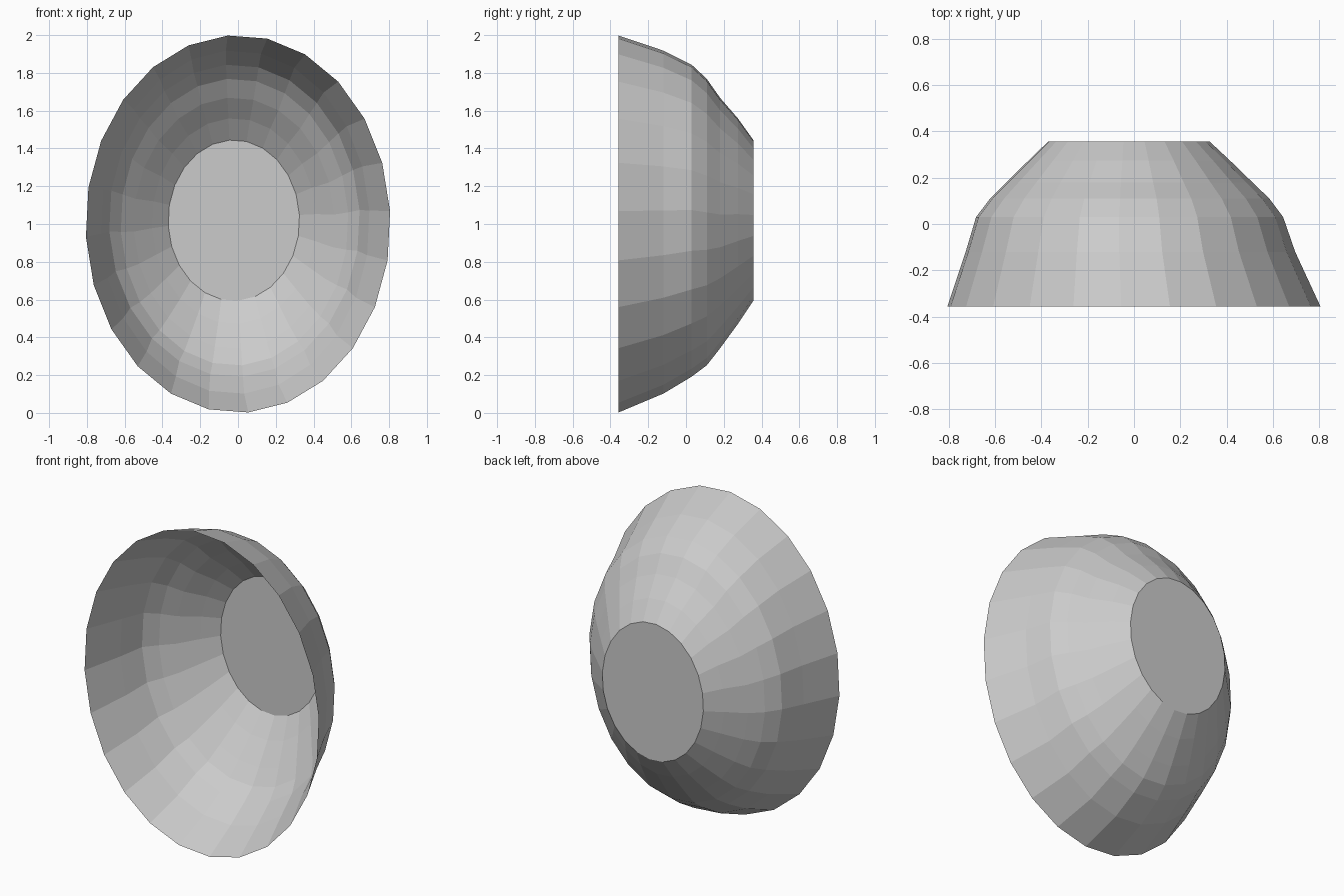
import bpy, bmesh, math

if "Cube" in bpy.data.objects:
    bpy.data.objects.remove(bpy.data.objects["Cube"])

SIDES = 24
PHASE = math.radians(-3.9)

# Bowl profile: depth y, left x, right x, bottom z, top z
PROFILE = [
    (-0.357, -0.807, 0.807, 0.00, 2.00),
    (-0.12, -0.728, 0.697, 0.10, 1.92),
    (0.03, -0.683, 0.645, 0.19, 1.845),
    (0.11, -0.622, 0.585, 0.25, 1.77),
    (0.18, -0.552, 0.512, 0.34, 1.67),
    (0.275, -0.455, 0.414, 0.47, 1.56),
    (0.357, -0.37, 0.326, 0.593, 1.445),
]


def oval_ring(bm, y, x0, x1, z0, z1):
    cx, cz = (x0 + x1) / 2, (z0 + z1) / 2
    rx, rz = (x1 - x0) / 2, (z1 - z0) / 2
    angles = [PHASE + math.tau * i / SIDES for i in range(SIDES)]
    return [bm.verts.new((cx + rx * math.sin(a), y, cz + rz * math.cos(a)))
            for a in angles]


# Open oval bowl, single-walled, faceted
bm = bmesh.new()
rings = [oval_ring(bm, *row) for row in PROFILE]
for a, b in zip(rings, rings[1:]):
    for i in range(SIDES):
        j = (i + 1) % SIDES
        bm.faces.new((a[i], a[j], b[j], b[i]))

# Flat base of the bowl
bm.faces.new(rings[-1])
bmesh.ops.recalc_face_normals(bm, faces=bm.faces[:])

mesh = bpy.data.meshes.new("oval_bowl")
bm.to_mesh(mesh)
bm.free()
bpy.context.collection.objects.link(bpy.data.objects.new("oval_bowl", mesh))
